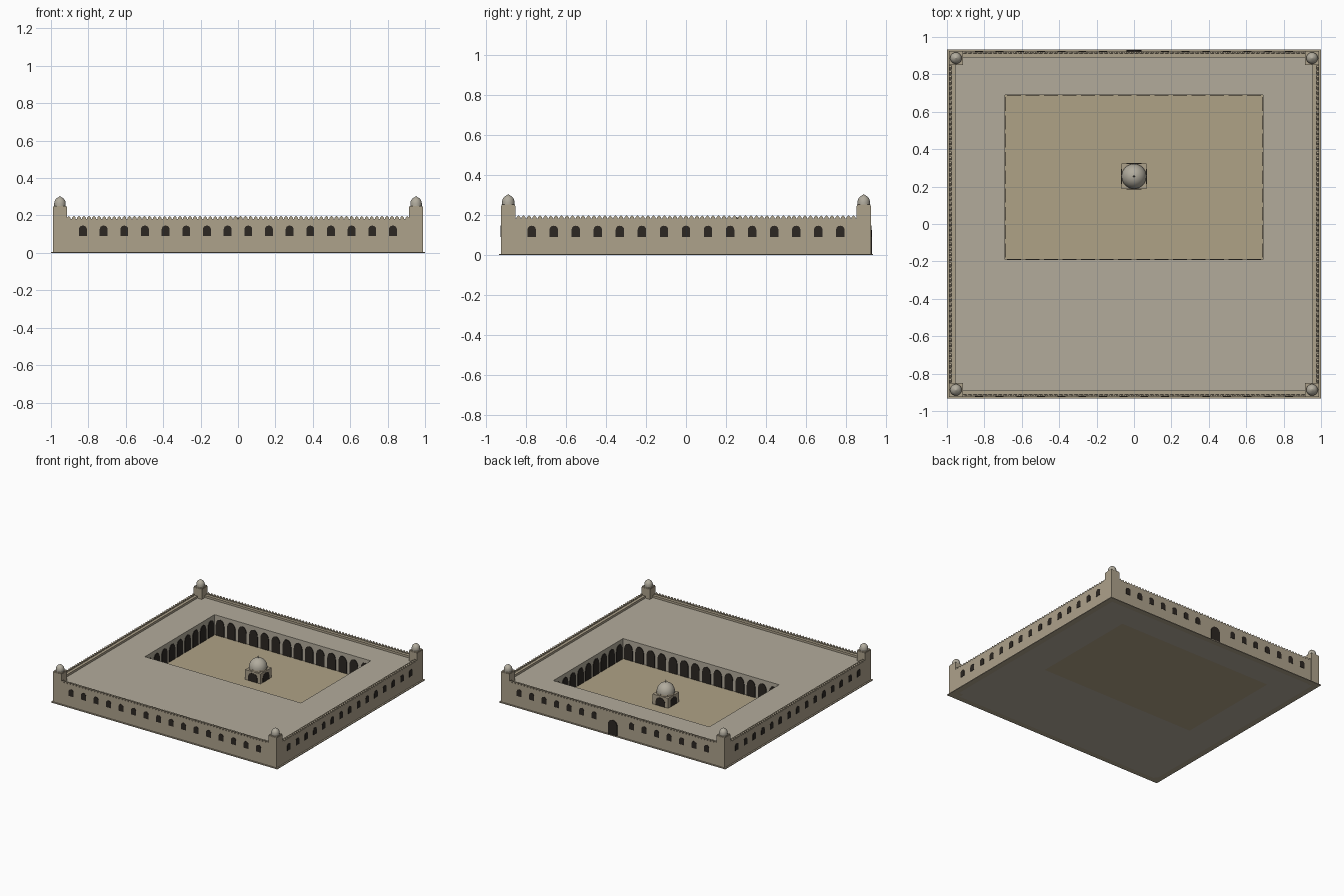
import bpy, bmesh, math
from mathutils import Vector

if "Cube" in bpy.data.objects:
    bpy.data.objects.remove(bpy.data.objects["Cube"])

def material(name, rgb):
    m = bpy.data.materials.new(name)
    m.diffuse_color = (*rgb, 1)
    m.use_nodes = True
    m.node_tree.nodes["Principled BSDF"].inputs["Base Color"].default_value = m.diffuse_color
    return m

STONE = material("stone", (0.42, 0.36, 0.26))
ROOF = material("roof_plaster", (0.45, 0.41, 0.33))
SAND = material("sand", (0.43, 0.36, 0.24))
DOME = material("dome_stone", (0.44, 0.41, 0.34))
DARK = material("dark_opening", (0.025, 0.02, 0.016))

def finish(bm, name, mat, smooth=False):
    bmesh.ops.recalc_face_normals(bm, faces=bm.faces)
    me = bpy.data.meshes.new(name)
    bm.to_mesh(me)
    bm.free()
    ob = bpy.data.objects.new(name, me)
    bpy.context.collection.objects.link(ob)
    me.materials.append(mat)
    if smooth:
        bpy.ops.object.select_all(action='DESELECT')
        ob.select_set(True)
        bpy.context.view_layer.objects.active = ob
        bpy.ops.object.shade_smooth_by_angle(angle=math.radians(40))
    return ob

def add_box(bm, x0, x1, y0, y1, z0, z1):
    vs = bmesh.ops.create_cube(bm, size=1)["verts"]
    for v in vs:
        v.co = Vector((x0 if v.co.x < 0 else x1, y0 if v.co.y < 0 else y1, z0 if v.co.z < 0 else z1))

def boxes(name, mat, *dims):
    bm = bmesh.new()
    for d in dims:
        add_box(bm, *d)
    return finish(bm, name, mat)

def add_prism(bm, profile, origin, normal, depth):
    # upright profile (u, z) pushed out along a horizontal normal
    n = Vector((*normal, 0))
    u = Vector((-n.y, n.x, 0))
    o = Vector(origin)
    f = bm.faces.new([bm.verts.new(o + u * a + Vector((0, 0, b))) for a, b in profile])
    new = bmesh.ops.extrude_face_region(bm, geom=[f])["geom"]
    bmesh.ops.translate(bm, vec=n * depth, verts=[g for g in new if isinstance(g, bmesh.types.BMVert)])

def arch(w, h, spring):
    # pointed arch outline
    r = w / 2
    right = [(r * math.cos(t * math.pi / 8) ** 0.8, spring + (h - spring) * math.sin(t * math.pi / 8) ** 1.15)
             for t in range(4)]
    return [(-r, 0), (r, 0)] + right + [(0, h)] + [(-a, b) for a, b in reversed(right)]

def lathe(bm, profile, cx, cy, n):
    rings = [[bm.verts.new((cx + r * math.cos(2 * math.pi * i / n), cy + r * math.sin(2 * math.pi * i / n), z))
              for i in range(n)] for r, z in profile]
    for a, b in zip(rings, rings[1:]):
        for i in range(n):
            bm.faces.new((a[i], a[(i + 1) % n], b[(i + 1) % n], b[i]))
    bm.faces.new(rings[0])
    bm.faces.new(rings[-1])

X, Y, T = 0.988, 0.923, 0.034          # outer wall faces, parapet thickness
CX, C0, C1 = 0.69, -0.19, 0.69         # courtyard limits
ROOF_Z, WALL_Z = 0.165, 0.182

# plinth skirt
boxes("plinth", STONE, (-1, 1, -0.933, -0.91, 0, 0.006), (-1, 1, 0.91, 0.933, 0, 0.006),
      (-1, -0.97, -0.91, 0.91, 0, 0.006), (0.97, 1, -0.91, 0.91, 0, 0.006))

# halls around the courtyard
hx, hy = X - T, Y - T
boxes("halls", ROOF, (-hx, hx, -hy, C0, 0, ROOF_Z), (-hx, hx, C1, hy, 0, ROOF_Z),
      (-hx, -CX, C0, C1, 0, ROOF_Z), (CX, hx, C0, C1, 0, ROOF_Z))
boxes("courtyard_floor", SAND, (-CX, CX, C0, C1, 0, 0.006))

# outer walls
boxes("outer_walls", STONE, (-X, X, -Y, -hy, 0, WALL_Z), (-X, X, hy, Y, 0, WALL_Z),
      (-X, -hx, -hy, hy, 0, WALL_Z), (hx, X, -hy, hy, 0, WALL_Z))

# battlements
bm = bmesh.new()
merlon = [(-0.010, 0), (0.010, 0), (0.010, 0.006), (0, 0.016), (-0.010, 0.006)]
for s in (-1, 1):
    for i in range(68):
        add_prism(bm, merlon, (-0.9045 + i * 0.027, s * Y, WALL_Z), (0, -s), 0.012)
    for i in range(63):
        add_prism(bm, merlon, (s * X, -0.837 + i * 0.027, WALL_Z), (-s, 0), 0.012)
finish(bm, "battlements", STONE)

# wall windows and rear door
bm = bmesh.new()
win = arch(0.042, 0.056, 0.036)
for s in (-1, 1):
    for i in range(16):
        x = -0.829 + i * 0.1105
        if s < 0 or abs(x) > 0.08:
            add_prism(bm, win, (x, s * (Y - 0.002), 0.09), (0, s), 0.004)
    for i in range(15):
        add_prism(bm, win, (s * (X - 0.002), -0.77 + i * 0.11, 0.09), (s, 0), 0.004)
finish(bm, "windows", DARK)
bm = bmesh.new()
add_prism(bm, arch(0.08, 0.12, 0.08), (0, Y - 0.002, 0.004), (0, 1), 0.008)
finish(bm, "rear_door", DARK)

# courtyard arcade
bm = bmesh.new()
NX, NY = 14, 9
for i in range(NX):
    x = -CX + (i + 0.5) * 2 * CX / NX
    for y, s in ((C0, 1), (C1, -1)):
        add_prism(bm, arch(0.074, 0.13, 0.08), (x, y - s * 0.002, 0.006), (0, s), 0.006)
for i in range(NY):
    y = C0 + (i + 0.5) * (C1 - C0) / NY
    for s in (-1, 1):
        add_prism(bm, arch(0.074, 0.13, 0.08), (s * (CX + 0.002), y, 0.006), (-s, 0), 0.006)
finish(bm, "arcade_arches", DARK)

# corner towers with pointed domes
bm, caps = bmesh.new(), bmesh.new()
cap = [(0.031, 0.25), (0.031, 0.262), (0.030, 0.272), (0.026, 0.283), (0.018, 0.292), (0.008, 0.298), (0.001, 0.303)]
for sx in (-1, 1):
    for sy in (-1, 1):
        cx, cy = sx * 0.952, sy * 0.887
        add_box(bm, cx - 0.037, cx + 0.037, cy - 0.037, cy + 0.037, 0, 0.245)
        add_box(bm, cx - 0.034, cx + 0.034, cy - 0.034, cy + 0.034, 0.245, 0.251)
        lathe(caps, cap, cx, cy, 20)
finish(bm, "corner_towers", STONE)
finish(caps, "tower_domes", DOME, True)

# fountain pavilion
PY, P = 0.255, 0.068
boxes("pavilion_body", STONE, (-P, P, PY - P, PY + P, 0.006, 0.085))
bm = bmesh.new()
for nx, ny in ((1, 0), (-1, 0), (0, 1), (0, -1)):
    add_prism(bm, arch(0.08, 0.066, 0.035), (nx * (P - 0.002), PY + ny * (P - 0.002), 0.006), (nx, ny), 0.004)
finish(bm, "pavilion_arches", DARK)
bm = bmesh.new()
lathe(bm, [(0.068, 0.085), (0.068, 0.1)], 0, PY, 8)
finish(bm, "pavilion_drum", STONE)
bm = bmesh.new()
lathe(bm, [(0.066 * math.cos(t * math.pi / 20) + 0.0005, 0.1 + 0.07 * math.sin(t * math.pi / 20)) for t in range(11)],
      0, PY, 32)
lathe(bm, [(0.003, 0.168), (0.003, 0.178), (0.005, 0.181), (0.001, 0.19)], 0, PY, 8)
finish(bm, "pavilion_dome", DOME, True)
